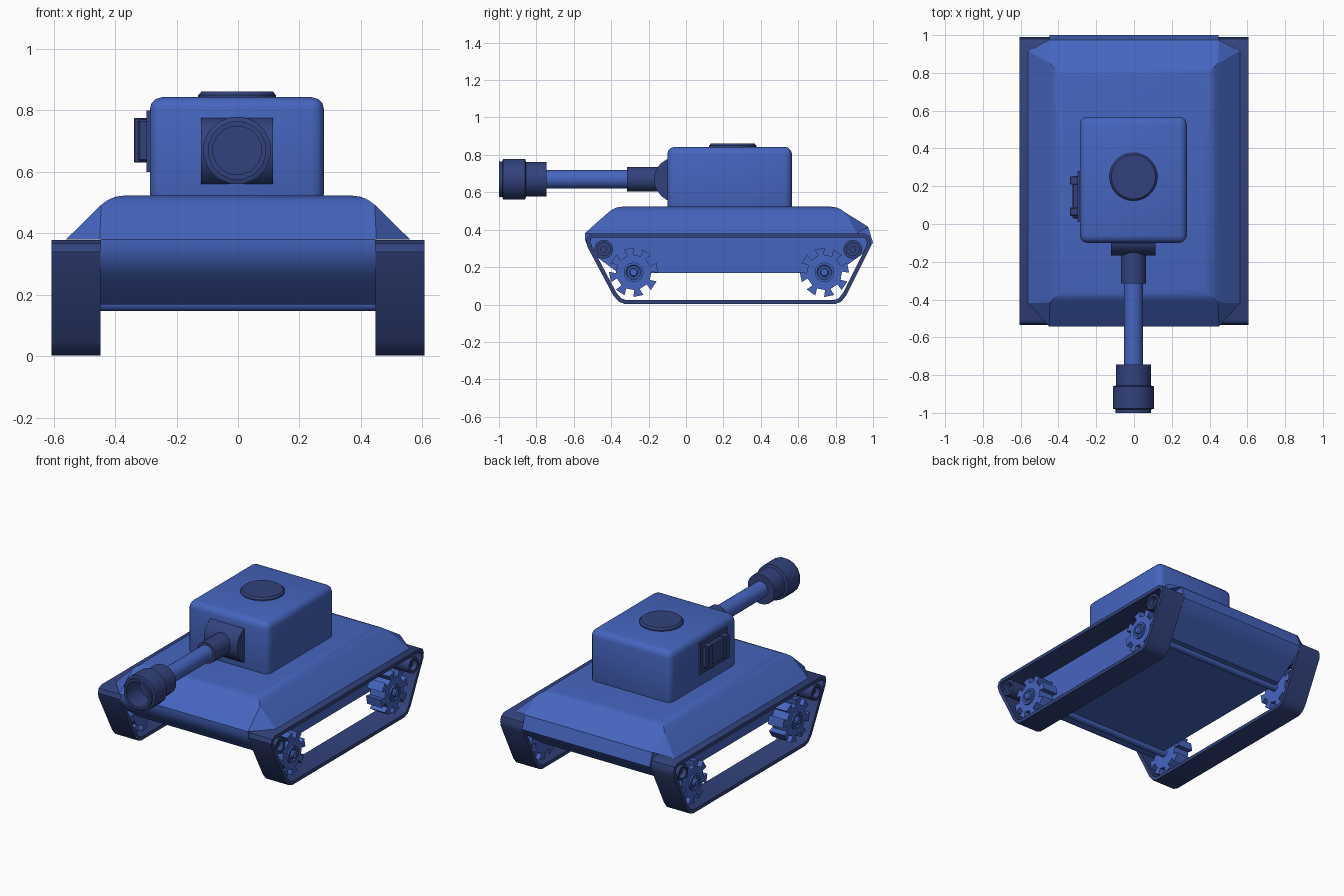
import bpy, bmesh, math
from mathutils import Vector

if "Cube" in bpy.data.objects:
    bpy.data.objects.remove(bpy.data.objects["Cube"])


def material(name, col):
    m = bpy.data.materials.new(name)
    m.diffuse_color = col
    m.use_nodes = True
    m.node_tree.nodes["Principled BSDF"].inputs["Base Color"].default_value = m.diffuse_color
    return m


BLUE = material("blue_paint", (0.06, 0.13, 0.52, 1))
DARK = material("dark_blue_paint", (0.032, 0.055, 0.2, 1))


def finish(name, bm, mat, angle=35):
    bmesh.ops.remove_doubles(bm, verts=bm.verts, dist=1e-5)
    bmesh.ops.recalc_face_normals(bm, faces=bm.faces)
    me = bpy.data.meshes.new(name)
    bm.to_mesh(me)
    bm.free()
    me.materials.append(mat)
    for p in me.polygons:
        p.use_smooth = True
    me.set_sharp_from_angle(angle=math.radians(angle))
    ob = bpy.data.objects.new(name, me)
    bpy.context.collection.objects.link(ob)
    return ob


def extrude_x(name, prof, x0, x1, mat, angle=35):
    """Solid from a (y, z) outline, drawn out along x."""
    bm = bmesh.new()
    a = [bm.verts.new((x0, y, z)) for y, z in prof]
    b = [bm.verts.new((x1, y, z)) for y, z in prof]
    n = len(prof)
    bm.faces.new(a)
    bm.faces.new(b)
    for i in range(n):
        j = (i + 1) % n
        bm.faces.new((a[i], a[j], b[j], b[i]))
    return finish(name, bm, mat, angle)


def lathe(name, prof, centre, axis, mat, n=24, closed=False):
    """Turn a (radius, distance) outline about an axis."""
    bm = bmesh.new()
    rings = []
    for r, t in prof:
        ring = []
        for k in range(n):
            a = 2 * math.pi * (k + 0.5) / n
            u, v = r * math.cos(a), r * math.sin(a)
            p = {"x": (t, u, v), "y": (u, t, v), "z": (u, v, t)}[axis]
            ring.append(bm.verts.new(Vector(centre) + Vector(p)))
        rings.append(ring)
    if closed:
        rings.append(rings[0])
    for a, b in zip(rings, rings[1:]):
        for k in range(n):
            j = (k + 1) % n
            bm.faces.new((a[k], a[j], b[j], b[k]))
    return finish(name, bm, mat)


def box(name, lo, hi, mat, bevel=0, segments=1):
    bm = bmesh.new()
    bmesh.ops.create_cube(bm, size=1)
    for v in bm.verts:
        v.co = [(l + h) / 2 + c * (h - l) for l, h, c in zip(lo, hi, v.co)]
    if bevel:
        bmesh.ops.bevel(bm, geom=bm.edges[:], offset=bevel, segments=segments,
                        profile=0.5, affect='EDGES')
    return finish(name, bm, mat)


# Lower hull
extrude_x("lower_hull", [(-0.54, 0.38), (-0.54, 0.345), (-0.52, 0.30), (-0.485, 0.26),
          (-0.36, 0.168), (0.80, 0.168), (0.93, 0.26), (0.975, 0.295), (1.0, 0.33),
          (0.975, 0.413), (0.90, 0.42), (-0.45, 0.42)], -0.447, 0.447, BLUE)

# Upper deck: eight-sided skirt rising to a rounded flat top
bm = bmesh.new()
corners = [(-1, -1), (1, -1), (1, 1), (-1, 1)]
low = []
for sx, sy in corners:
    side = (sx * 0.56, 0.915 if sy > 0 else -0.42, 0.38)
    end = (sx * 0.45, 0.975 if sy > 0 else -0.542, 0.415 if sy > 0 else 0.38)
    low.append([bm.verts.new(side), bm.verts.new(end)])
rings = []
for x, y0, y1, z in [(0.445, -0.415, 0.85, 0.493), (0.425, -0.395, 0.83, 0.508),
                     (0.40, -0.37, 0.805, 0.519), (0.37, -0.34, 0.775, 0.523)]:
    rings.append([bm.verts.new((sx * x, y1 if sy > 0 else y0, z)) for sx, sy in corners])
top = rings[0]
for i in range(4):
    j = (i + 1) % 4
    k = 1 if i % 2 == 0 else 0
    bm.faces.new((low[i][k], low[j][k], top[j], top[i]))
    bm.faces.new((low[i][0], low[i][1], top[i]))
    for a, b in zip(rings, rings[1:]):
        bm.faces.new((a[i], a[j], b[j], b[i]))
bm.faces.new(rings[-1])
bm.faces.new([low[0][0], low[0][1], low[1][1], low[1][0],
              low[2][0], low[2][1], low[3][1], low[3][0]])
finish("upper_deck", bm, BLUE, 28)

# Turret and hatch
box("turret", (-0.287, -0.10, 0.49), (0.28, 0.567, 0.843), BLUE, 0.04, 3)
lathe("hatch", [(0, 0.83), (0.127, 0.83), (0.127, 0.85), (0.117, 0.861), (0, 0.861)],
      (-0.003, 0.25, 0), "z", DARK, 32)

# Gun
GUN = (-0.003, 0, 0.67)
extrude_x("gun_mantlet", [(-0.08, 0.56), (-0.105, 0.56), (-0.135, 0.582), (-0.158, 0.615),
          (-0.168, 0.645), (-0.168, 0.695), (-0.158, 0.725), (-0.135, 0.755),
          (-0.105, 0.775), (-0.08, 0.775)], -0.121, 0.114, DARK)
lathe("barrel_sleeve", [(0, -0.14), (0.066, -0.14), (0.066, -0.315), (0, -0.315)],
      GUN, "y", DARK)
lathe("gun_barrel", [(0, -0.30), (0.05, -0.30), (0.05, -0.76), (0, -0.76)], GUN, "y", BLUE)
lathe("muzzle_brake", [(0, -0.745), (0.094, -0.745), (0.094, -0.855), (0.111, -0.86),
      (0.111, -0.978), (0.096, -0.982), (0.096, -1.0), (0.08, -1.0), (0.08, -0.87),
      (0, -0.87)], GUN, "y", DARK, 16)

# Bracketed case on the turret's left wall
box("case_backing", (-0.298, 0.01, 0.60), (-0.28, 0.28, 0.80), DARK)
box("side_case", (-0.325, 0.03, 0.635), (-0.29, 0.255, 0.77), DARK, 0.006)
for i, y in enumerate((0.065, 0.23)):
    box(f"case_strap_{i + 1}", (-0.339, y - 0.022, 0.63), (-0.29, y + 0.022, 0.776), DARK, 0.004)

# Track outline, counter-clockwise in (y, z)
LOOP = [(-0.36, 0.015), (-0.325, 0.002), (0.795, 0.002), (0.83, 0.015), (0.858, 0.05),
        (0.985, 0.305), (0.99, 0.335), (0.98, 0.365), (0.955, 0.379), (-0.50, 0.379),
        (-0.525, 0.367), (-0.535, 0.34), (-0.525, 0.305), (-0.39, 0.05)]


def inset(loop, d):
    out = []
    for i, p in enumerate(loop):
        p = Vector(p)
        e0 = (p - Vector(loop[i - 1])).normalized()
        e1 = (Vector(loop[(i + 1) % len(loop)]) - p).normalized()
        n0, n1 = Vector((-e0.y, e0.x)), Vector((-e1.y, e1.x))
        out.append(tuple(p + (n0 + n1) * d / (1 + n0.dot(n1))))
    return out


def track(name, x0, x1):
    bm = bmesh.new()
    inner = inset(LOOP, 0.022)
    rows = [[bm.verts.new((x, y, z)) for y, z in loop]
            for x, loop in ((x0, LOOP), (x1, LOOP), (x1, inner), (x0, inner))]
    for r in range(4):
        a, b = rows[r], rows[(r + 1) % 4]
        for i in range(len(LOOP)):
            j = (i + 1) % len(LOOP)
            bm.faces.new((a[i], a[j], b[j], b[i]))
    finish(name, bm, DARK)


def gear(y, z, teeth=8):
    pts = []
    for k in range(teeth):
        for r, f in ((0.095, -0.2), (0.132, -0.27), (0.132, 0.27), (0.095, 0.2)):
            a = 2 * math.pi * (k + f + 0.25) / teeth
            pts.append((y + r * math.cos(a), z + r * math.sin(a)))
    return pts


# Running gear, both sides
for side, s in (("left", -1), ("right", 1)):
    track(f"{side}_track", s * 0.448, s * 0.607)
    for end, y, ry in (("front", -0.28, -0.44), ("rear", 0.74, 0.892)):
        extrude_x(f"{side}_{end}_sprocket", gear(y, 0.172), s * 0.47, s * 0.575, BLUE, 30)
        lathe(f"{side}_{end}_hub", [(0, s * 0.56), (0.052, s * 0.56), (0.052, s * 0.585),
              (0.04, s * 0.585), (0.035, s * 0.578), (0, s * 0.578)], (0, y, 0.172), "x", BLUE)
        lathe(f"{side}_{end}_roller", [(0.05, s * 0.44), (0.05, s * 0.605), (0.034, s * 0.605),
              (0.034, s * 0.57), (0.018, s * 0.57), (0.018, s * 0.585), (0, s * 0.585),
              (0, s * 0.44)], (0, ry, 0.295), "x", DARK, closed=True)

# Axles crossing beneath the hull
for end, y in (("front", -0.28), ("rear", 0.74)):
    lathe(f"{end}_axle", [(0, -0.597), (0.018, -0.597), (0.025, -0.59), (0.025, 0.59),
          (0.018, 0.597), (0, 0.597)], (0, y, 0.172), "x", BLUE, 16)
